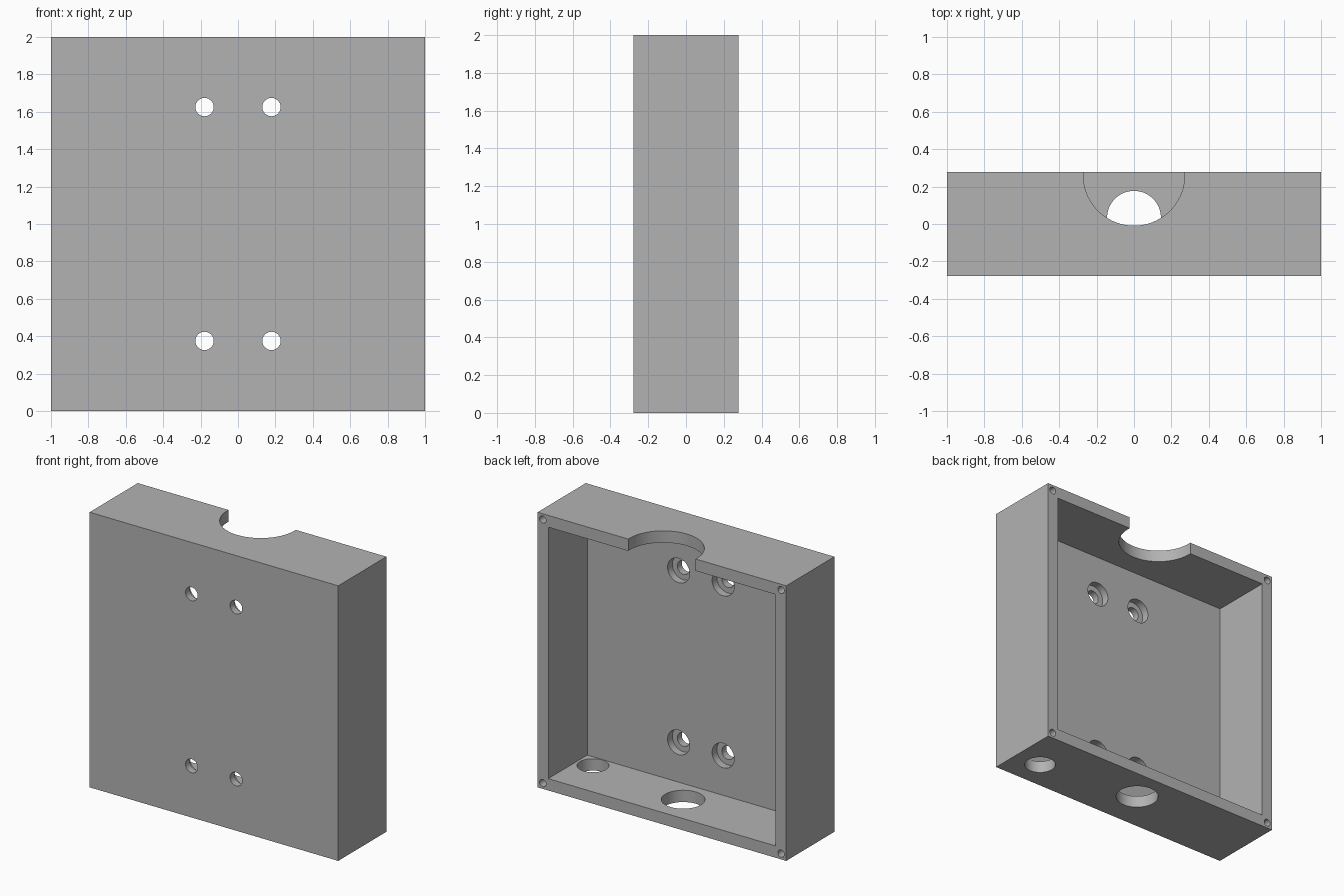
import bpy
import math

HALF_DEPTH = 0.277
WALL = 0.086
FRONT = 0.106
BACK = HALF_DEPTH
FLOOR_Y = -HALF_DEPTH + FRONT

cube = bpy.data.objects.get("Cube")
if cube:
    bpy.data.objects.remove(cube, do_unlink=True)

grey = bpy.data.materials.new("plain grey")
grey.use_nodes = True
colour = (0.45, 0.45, 0.45, 1)
grey.diffuse_color = colour
grey.node_tree.nodes["Principled BSDF"].inputs["Base Color"].default_value = colour


def box(name, low, high):
    centre = [(a + b) / 2 for a, b in zip(low, high)]
    bpy.ops.mesh.primitive_cube_add(size=1, location=centre)
    ob = bpy.context.object
    ob.name = name
    ob.scale = [b - a for a, b in zip(low, high)]
    bpy.ops.object.transform_apply(location=True, rotation=True, scale=True)
    ob.data.materials.append(grey)
    return ob


def cylinder(name, radius, centre, length, along_y=False, sides=64):
    bpy.ops.mesh.primitive_cylinder_add(
        vertices=sides, radius=radius, depth=length, location=centre,
        rotation=(math.pi / 2 if along_y else 0, 0, 0))
    ob = bpy.context.object
    ob.name = name
    bpy.ops.object.transform_apply(location=True, rotation=True, scale=True)
    ob.data.materials.append(grey)
    return ob


def cut(target, cutter):
    mod = target.modifiers.new(cutter.name, "BOOLEAN")
    mod.operation = "DIFFERENCE"
    mod.solver = "EXACT"
    mod.object = cutter
    bpy.context.view_layer.objects.active = target
    bpy.ops.object.modifier_apply(modifier=mod.name)
    bpy.data.objects.remove(cutter, do_unlink=True)


# Open-backed housing
housing = box("housing", (-1, -HALF_DEPTH, 0), (1, HALF_DEPTH, 2))
cut(housing, box("cavity", (WALL - 1, FLOOR_Y, WALL), (1 - WALL, 0.5, 2 - WALL)))

# Rounded notch in the top wall
cut(housing, cylinder("top_notch", 0.271, (0, 0.262, 2), 0.3, sides=96))

# Two holes in the bottom wall
cut(housing, cylinder("bottom_hole", 0.144, (0, 0.033, 0), 0.3))
cut(housing, cylinder("bottom_side_hole", 0.105, (0.79, -0.06, 0), 0.3))

for sx in (-1, 1):
    for sz in (-1, 1):
        # Counterbored mounting holes in the front plate
        x, z = sx * 0.179, 1 + sz * 0.625
        cut(housing, cylinder("mount_hole", 0.049, (x, -HALF_DEPTH, z), 0.4, True, 48))
        cut(housing, cylinder("counterbore", 0.089, (x, FLOOR_Y, z), 0.11, True, 48))
        # Blind screw holes in the corners of the rim
        x, z = sx * 0.958, 1 + sz * 0.958
        cut(housing, cylinder("corner_hole", 0.026, (x, BACK, z), 0.4, True, 32))

bpy.ops.object.select_all(action="DESELECT")
housing.select_set(True)
bpy.context.view_layer.objects.active = housing
bpy.ops.object.shade_smooth_by_angle(angle=math.radians(30))
